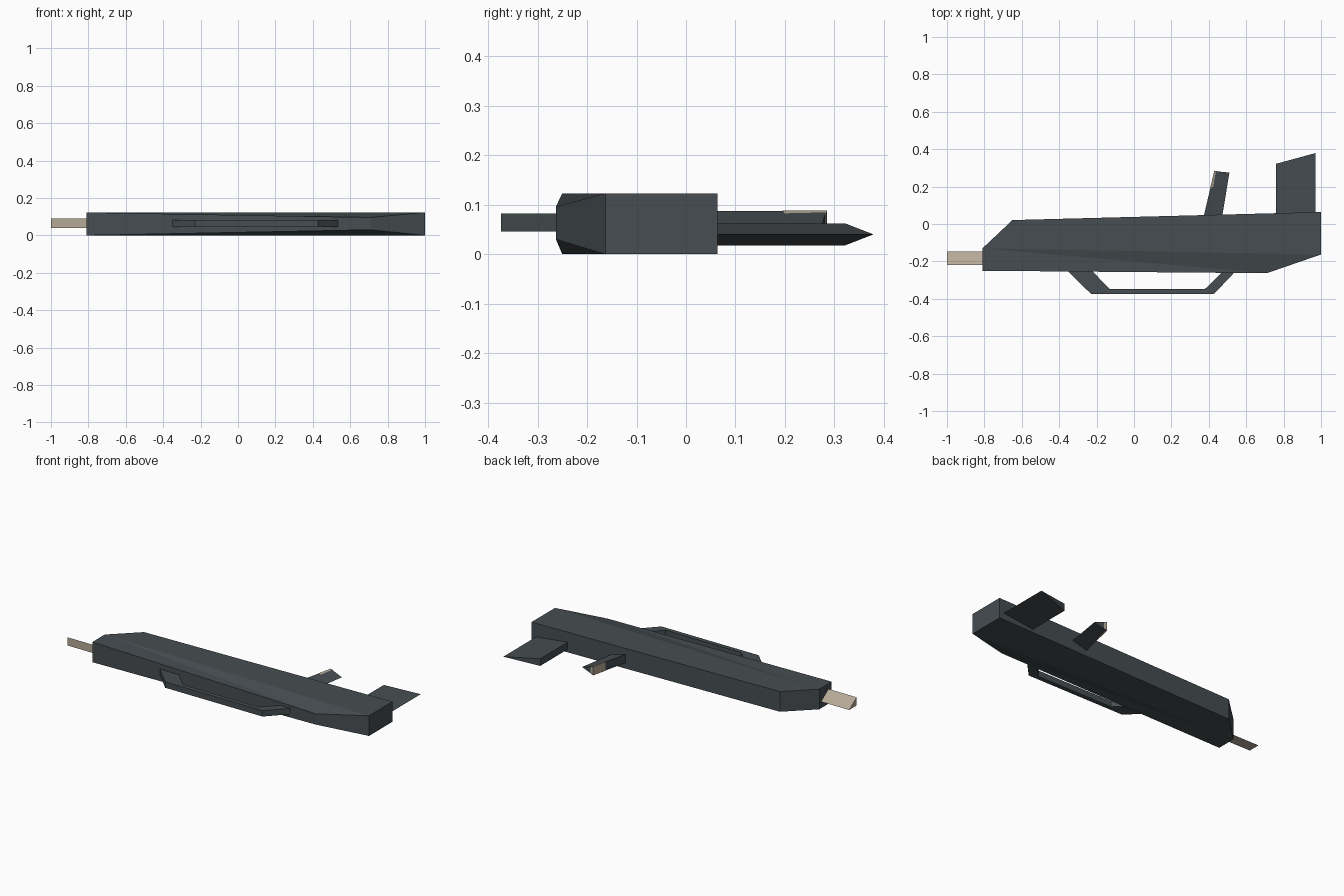
import bpy, bmesh

if "Cube" in bpy.data.objects:
    bpy.data.objects.remove(bpy.data.objects["Cube"])


def material(name, rgb):
    m = bpy.data.materials.new(name)
    m.diffuse_color = (*rgb, 1)
    m.use_nodes = True
    m.node_tree.nodes["Principled BSDF"].inputs["Base Color"].default_value = m.diffuse_color
    return m


SLATE = material("dark slate", (0.062, 0.075, 0.083))
TAN = material("warm tan", (0.47, 0.40, 0.315))


def loft(name, outline, mat, caps=None):
    """Solid from a plan outline of (x, y, z_low, z_high); caps lists the
    index groups of the end faces. Equal heights give a sharp edge."""
    bm = bmesh.new()
    low = [bm.verts.new((x, y, a)) for x, y, a, b in outline]
    high = [bm.verts.new((x, y, b)) for x, y, a, b in outline]
    n = len(outline)
    for i in range(n):
        j = (i + 1) % n
        bm.faces.new((low[i], low[j], high[j], high[i]))
    for group in caps or [range(n)]:
        bm.faces.new([high[i] for i in group])
        bm.faces.new([low[i] for i in reversed(list(group))])
    bmesh.ops.remove_doubles(bm, verts=bm.verts, dist=1e-5)
    bmesh.ops.recalc_face_normals(bm, faces=bm.faces)
    me = bpy.data.meshes.new(name)
    bm.to_mesh(me)
    bm.free()
    me.materials.append(mat)
    ob = bpy.data.objects.new(name, me)
    bpy.context.collection.objects.link(ob)
    return ob


def slab(name, points, z0, z1, mat, caps=None):
    return loft(name, [(x, y, z0, z1) for x, y in points], mat, caps)


# Main body: full height except at the pinched front corner
H = 0.123
loft("body", [(-0.81, -0.25, 0, H), (0.71, -0.263, 0.03, 0.096),
              (1.0, -0.163, 0, H), (1.0, 0.064, 0, H),
              (-0.65, 0.021, 0, H), (-0.81, -0.13, 0, H)],
     SLATE, [(0, 1, 5), (1, 2, 5), (2, 3, 4, 5)])

# Barrel: triangular bar with its upright side facing front
loft("barrel", [(-1.0, -0.22, 0.04, 0.09), (-0.78, -0.22, 0.04, 0.09),
                (-0.78, -0.147, 0.04, 0.04), (-1.0, -0.147, 0.04, 0.04)], TAN)

# Rear fin: wedge thinning to a sharp edge
loft("rear_fin", [(0.76, 0.04, 0.018, 0.062), (0.97, 0.04, 0.04, 0.04),
                  (0.97, 0.379, 0.04, 0.04), (0.76, 0.322, 0.018, 0.062)], SLATE)

# Grip: same wedge section, leaning back
loft("grip", [(0.37, 0.03, 0.035, 0.087), (0.47, 0.03, 0.06, 0.06),
              (0.51, 0.275, 0.06, 0.06), (0.43, 0.283, 0.035, 0.087)], SLATE)

# Tan strip along the thick edge of the grip tip
loft("grip_strip", [(0.408, 0.195, 0.034, 0.088), (0.428, 0.2, 0.041, 0.081),
                    (0.447, 0.283, 0.041, 0.081), (0.429, 0.285, 0.034, 0.088)], TAN)

# Side handle: two slanted legs joined by a bar, as one outline
slab("side_handle", [(-0.365, -0.24), (-0.23, -0.374), (0.428, -0.374),
                     (0.555, -0.24), (0.49, -0.24), (0.38, -0.347),
                     (-0.13, -0.347), (-0.235, -0.24)],
     0.046, 0.082, SLATE, [(0, 1, 6, 7), (1, 2, 5, 6), (2, 3, 4, 5)])
